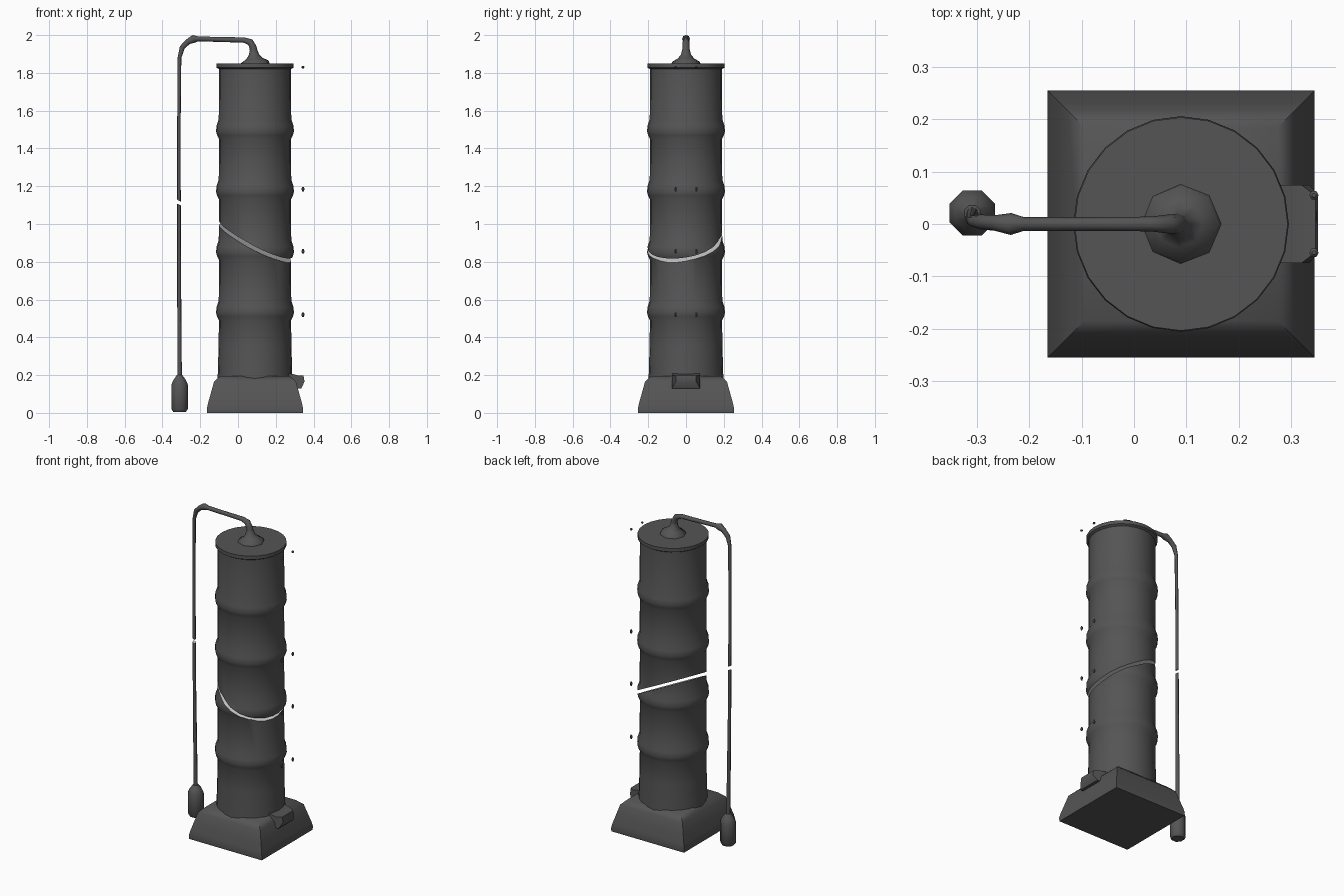
import bpy, bmesh, math
from mathutils import Vector

if "Cube" in bpy.data.objects:
    bpy.data.objects.remove(bpy.data.objects["Cube"])

CX = 0.09                                   # axis of the column


def material(name, v):
    m = bpy.data.materials.new(name)
    m.diffuse_color = (v, v, v, 1)
    m.use_nodes = True
    m.node_tree.nodes["Principled BSDF"].inputs["Base Color"].default_value = m.diffuse_color
    return m


DARK, LIGHT = material("dark_grey", 0.09), material("cut_grey", 0.7)

# slanted slash through the whole model: z = 0.91 - 0.5 (x - CX) + 0.2 y
CUT_CO, CUT_NO = Vector((CX, 0, 0.91)), Vector((0.5, -0.2, 1)).normalized()
HALF_GAP = 0.010


def finish(name, bm):
    bmesh.ops.recalc_face_normals(bm, faces=bm.faces)
    for f in bm.faces:
        f.smooth = f.material_index == 0
    for e in bm.edges:
        e.smooth = e.calc_face_angle(0) < math.radians(50)
    me = bpy.data.meshes.new(name)
    bm.to_mesh(me)
    bm.free()
    me.materials.append(DARK)
    me.materials.append(LIGHT)
    ob = bpy.data.objects.new(name, me)
    bpy.context.collection.objects.link(ob)
    return ob


def sweep(rings, segs, phase=0.0):
    """Closed tube through (x, y, z, radius) stations."""
    bm = bmesh.new()
    pts = [Vector(r[:3]) for r in rings]
    loops = []
    for i, p in enumerate(pts):
        t = (pts[min(i + 1, len(pts) - 1)] - pts[max(i - 1, 0)]).normalized()
        v = Vector((0, 1, 0))
        u = v.cross(t).normalized()
        v = t.cross(u)
        angs = [phase + math.tau * k / segs for k in range(segs)]
        loops.append([bm.verts.new(p + rings[i][3] * (math.cos(a) * u + math.sin(a) * v))
                      for a in angs])
    for a, b in zip(loops, loops[1:]):
        for k in range(segs):
            n = (k + 1) % segs
            bm.faces.new((a[k], a[n], b[n], b[k]))
    bm.faces.new(loops[0])
    bm.faces.new(loops[-1])
    return bm


def slash(name, bm):
    """Split a part in two along the slash and cap the cut faces."""
    for label, s in (("lower", 1), ("upper", -1)):
        half = bm.copy()
        res = bmesh.ops.bisect_plane(
            half, geom=half.verts[:] + half.edges[:] + half.faces[:], dist=1e-5,
            plane_co=CUT_CO - CUT_NO * HALF_GAP * s, plane_no=CUT_NO * s, clear_outer=True)
        rim = [g for g in res["geom_cut"] if isinstance(g, bmesh.types.BMEdge)]
        for f in bmesh.ops.contextual_create(half, geom=rim)["faces"]:
            f.material_index = 1
        finish(name + "_" + label, half)
    bm.free()


# square flared plinth
base = [(0.0, 0.253), (0.02, 0.255), (0.05, 0.249), (0.10, 0.235), (0.165, 0.217), (0.195, 0.185)]
finish("plinth", sweep([(CX, 0, z, h * math.sqrt(2)) for z, h in base], 4, math.pi / 4))

# ringed column
prof = [(0.15, 0.20), (0.21, 0.197), (0.35, 0.193)]
for z in (0.53, 0.85, 1.17, 1.49):
    prof += [(z - 0.04, 0.191), (z - 0.02, 0.201), (z, 0.206), (z + 0.03, 0.204), (z + 0.065, 0.192)]
prof += [(1.82, 0.191), (1.828, 0.204), (1.85, 0.204)]
slash("column", sweep([(CX, 0, z, r) for z, r in prof], 24))

# conical boot on top of the column
boot = [(1.84, 0.078), (1.858, 0.074), (1.875, 0.045), (1.895, 0.028), (1.92, 0.02)]
finish("cable_boot", sweep([(CX - (z - 1.84) * 0.1, 0, z, r) for z, r in boot], 8))

# cable: out of the boot, over to the left and down
cable = [(0.085, 0, 1.90, 0.022), (0.08, 0, 1.935, 0.019), (0.065, 0, 1.963, 0.018),
         (0.03, 0, 1.974, 0.014), (-0.10, 0, 1.977, 0.013), (-0.21, 0, 1.98, 0.013),
         (-0.235, 0, 1.98, 0.021), (-0.265, 0.002, 1.965, 0.015), (-0.295, 0.004, 1.935, 0.014),
         (-0.31, 0.006, 1.88, 0.010), (-0.313, 0.008, 1.5, 0.009), (-0.312, 0.012, 0.8, 0.010),
         (-0.309, 0.02, 0.17, 0.012)]
slash("cable", sweep(cable, 8))

# hand control at the cable end
ctrl = [(0.005, 0.036), (0.02, 0.047), (0.15, 0.047), (0.175, 0.035), (0.20, 0.016)]
finish("hand_control", sweep([(-0.309, 0.021, z, r) for z, r in ctrl], 8, math.pi / 8))

# bracket on the right of the plinth
bm = bmesh.new()
side = [(0.27, 0.13), (0.335, 0.13), (0.352, 0.165), (0.347, 0.198), (0.32, 0.198), (0.27, 0.21)]
outline = bm.faces.new([bm.verts.new((x, -0.075, z)) for x, z in side])
ext = bmesh.ops.extrude_face_region(bm, geom=[outline], use_keep_orig=True)
bmesh.ops.translate(bm, vec=(0, 0.15, 0), verts=[g for g in ext["geom"] if isinstance(g, bmesh.types.BMVert)])
for v in bm.verts:
    if v.co.x > 0.34:
        v.co.y *= 0.72
finish("plinth_bracket", bm)

# tiny loose studs beside each ring
for i, z in enumerate((0.52, 0.855, 1.185, 1.83)):
    for y in (-0.055, 0.055):
        h = 0.006 if z > 1.5 else 0.012
        finish(f"stud_{i}", sweep([(0.344, y, z - h, 0.004), (0.344, y, z, 0.009), (0.344, y, z + h, 0.004)], 6))
